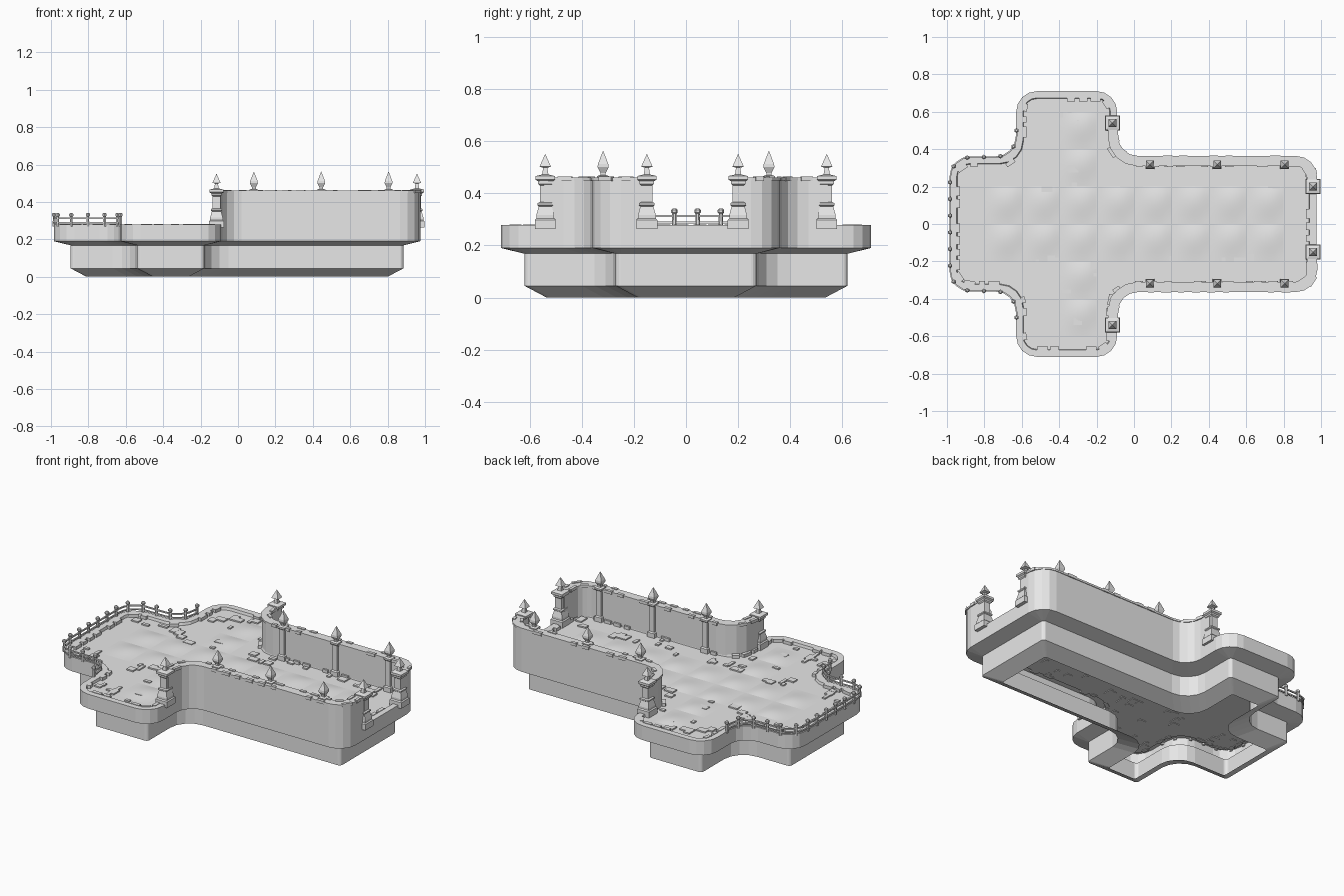
import bpy, bmesh, math, random
from mathutils import Vector, Matrix

random.seed(4)
if "Cube" in bpy.data.objects:
    bpy.data.objects.remove(bpy.data.objects["Cube"])

stone = bpy.data.materials.new("grey stone")
stone.use_nodes = True
GREY = (0.8, 0.8, 0.8, 1)
stone.diffuse_color = GREY
stone.node_tree.nodes["Principled BSDF"].inputs["Base Color"].default_value = GREY


def finish(bm, name, smooth=False, fix=True):
    if fix:
        bmesh.ops.recalc_face_normals(bm, faces=bm.faces)
    mesh = bpy.data.meshes.new(name)
    for f in bm.faces:
        f.smooth = smooth
    bm.to_mesh(mesh)
    bm.free()
    mesh.materials.append(stone)
    ob = bpy.data.objects.new(name, mesh)
    bpy.context.collection.objects.link(ob)


def offset(path, d, closed):
    """Move a path to its left by d with mitred corners."""
    n, out = len(path), []
    for i, p in enumerate(path):
        a = path[i - 1] if closed or i else None
        b = path[(i + 1) % n] if closed or i < n - 1 else None
        u = (b - p).normalized() if a is None else (p - a).normalized()
        v = u if b is None else (b - p).normalized()
        nu, nv = Vector((-u.y, u.x)), Vector((-v.y, v.x))
        out.append(p + (nu + nv) * d / (1 + nu.dot(nv)))
    return out


def rounded(path, r, d=0, closed=True, segs=4):
    """Round the corners; left turns tighten and right turns widen with inset d."""
    n, out = len(path), []
    for i, p in enumerate(path):
        if not closed and i in (0, n - 1):
            out.append(p)
            continue
        u = (path[i - 1] - p).normalized()
        v = (path[(i + 1) % n] - p).normalized()
        left = u.x * v.y - u.y * v.x < 0
        rad = max(r - d, 0.015) if left else r + min(d, 0.05) * 0.4
        for k in range(segs + 1):
            t = math.pi / 2 * k / segs
            out.append(p + u * rad * (1 - math.sin(t)) + v * rad * (1 - math.cos(t)))
    return out


def bridge(bm, rings, closed):
    for a, b in zip(rings, rings[1:]):
        n = len(a)
        for i in range(n if closed else n - 1):
            j = (i + 1) % n
            bm.faces.new((a[i], a[j], b[j], b[i]))


def sweep(name, path, section):
    """Run a closed (inset, height) section along an open path."""
    bm = bmesh.new()
    rings = [[bm.verts.new((p.x, p.y, z)) for p in offset(path, d, False)] for d, z in section]
    bridge(bm, rings + rings[:1], False)
    for end in (0, -1):
        bm.faces.new([r[end] for r in rings])
    finish(bm, name)


def turned(bm, profile, x, y, sides=4):
    """Stack square or round rings from (half width, height) pairs."""
    rings = []
    for r, z in profile:
        r = max(r, 0.0005) / math.cos(math.pi / sides)
        rings.append([bm.verts.new((x + r * math.cos(math.tau * (k + 0.5) / sides),
                                    y + r * math.sin(math.tau * (k + 0.5) / sides), z))
                      for k in range(sides)])
    bridge(bm, rings, True)
    bm.faces.new(rings[0])
    bm.faces.new(rings[-1])


def block(bm, x, y, z, size, angle=0):
    m = Matrix.Translation((x, y, z)) @ Matrix.Rotation(angle, 4, "Z") @ Matrix.Diagonal((*size, 1))
    bmesh.ops.create_cube(bm, size=1, matrix=m)


def walk(path, step):
    """Evenly spaced positions and headings along a path."""
    total = sum((b - a).length for a, b in zip(path, path[1:]))
    count = round(total / step)
    for k in range(count + 1):
        s = total * k / count
        for a, b in zip(path, path[1:]):
            seg = (b - a).length
            if s <= seg + 1e-5:
                yield a.lerp(b, min(s / seg, 1)), math.atan2(b.y - a.y, b.x - a.x)
                break
            s -= seg


# Cross-shaped plan, anticlockwise
BACK, FRONT, WEST, EAST = -0.985, 0.975, -0.63, -0.09
HALF, ARM = 0.36, 0.71
upper = [(FRONT, HALF), (EAST, HALF), (EAST, ARM), (WEST, ARM), (WEST, HALF), (BACK, HALF)]
plan = [Vector(p) for p in upper + [(x, -y) for x, y in reversed(upper)]]

# Hollow base, overhanging deck, curb and floor
bm = bmesh.new()
rings = []
for d, z in [(0.175, 0), (0.09, 0.045), (0.09, 0.168), (0, 0.19), (0, 0.278),
             (0.036, 0.278), (0.04, 0.262)]:
    ring = rounded(offset(plan, d, True), 0.11, d)
    rings.append([bm.verts.new((p.x, p.y, z)) for p in ring])
bridge(bm, rings, True)
bm.faces.new(rings[-1])
finish(bm, "base_and_deck", fix=False)

# Gently swollen paving over the middle of both arms
bm = bmesh.new()
T = 0.2
tiles = [(i, j) for i in range(-4, 4) for j in (-1, 0)]
tiles += [(-2, j) for j in (-3, -2, 1, 2)]
for i, j in tiles:
    m = Matrix.Translation(((i + 0.5) * T, (j + 0.5) * T, 0))
    made = bmesh.ops.create_grid(bm, x_segments=8, y_segments=8, size=T / 2, matrix=m)
    for v in made["verts"]:
        u, w = max(v.co.x / T - i, 0), max(v.co.y / T - j, 0)
        v.co.z = 0.2625 + 0.01 * math.sin(math.pi * u ** 1.4) * math.sin(math.pi * w ** 1.4)
finish(bm, "paving", smooth=True, fix=False)

# Loose stones on the floor
bm = bmesh.new()
for n in range(75):
    if n % 4:
        x, y = random.uniform(-0.92, 0.92), random.choice((-1, 1)) * random.uniform(0.18, 0.3)
    else:
        x, y = random.uniform(-0.56, -0.16), random.choice((-1, 1)) * random.uniform(0.35, 0.66)
    block(bm, x, y, 0.264, (random.choice((0.03, 0.045, 0.06)), random.choice((0.02, 0.04)), 0.012),
          random.choice((0, math.pi / 2)))
finish(bm, "floor_stones")

# Stones set along the curb
bm = bmesh.new()
curb = rounded(offset(plan, 0.045, True), 0.11, 0.045)
for p, a in walk(curb + curb[:1], 0.065):
    if random.random() < 0.65:
        block(bm, p.x, p.y, 0.27, (random.uniform(0.03, 0.06), 0.022, 0.022), a)
finish(bm, "curb_stones")

# Side walls with a coping and coping stones
wall_paths = {
    "right": [(EAST, -0.545), (EAST, -HALF), (FRONT, -HALF), (FRONT, -0.15)],
    "left": [(FRONT, 0.2), (FRONT, HALF), (EAST, HALF), (EAST, 0.545)]}
for side, pts in wall_paths.items():
    path = rounded([Vector(p) for p in pts], 0.11, closed=False)
    sweep(side + "_wall", path, [(0, 0.27), (0.045, 0.27), (0.045, 0.45), (0, 0.45)])
    sweep(side + "_coping", path, [(-0.004, 0.448), (0.05, 0.448), (0.05, 0.46), (-0.004, 0.46)])
    bm = bmesh.new()
    for d in (0.002, 0.046):
        for p, a in walk(offset(path, d, False), 0.08):
            if random.random() < 0.6:
                block(bm, p.x, p.y, 0.456, (random.uniform(0.03, 0.06), 0.018, 0.018), a)
    finish(bm, side + "_coping_stones")

# Gate pillars at the wall ends
pillar = [(0.04, 0.262), (0.04, 0.298), (0.034, 0.304), (0.034, 0.316), (0.025, 0.35),
          (0.03, 0.354), (0.03, 0.362), (0.021, 0.366), (0.021, 0.43), (0.028, 0.436),
          (0.028, 0.446), (0.037, 0.452), (0.037, 0.466), (0.012, 0.472), (0.008, 0.498),
          (0.022, 0.502), (0, 0.55)]
bm = bmesh.new()
for x, y in [(-0.115, -0.54), (-0.115, 0.54), (0.957, 0.2), (0.957, -0.15)]:
    turned(bm, pillar, x, y)
finish(bm, "gate_pillars")

# Wall posts topped with spear finials
post = [(0.024, 0.262), (0.024, 0.29), (0.017, 0.296), (0.017, 0.45), (0.023, 0.456),
        (0.023, 0.466), (0.01, 0.47), (0.01, 0.478), (0.021, 0.5), (0.02, 0.512), (0, 0.562)]
bm = bmesh.new()
for x in (0.085, 0.445, 0.805):
    for y in (-0.318, 0.318):
        turned(bm, post, x, y)
finish(bm, "wall_posts")

# Low fence around the back end
fence = [(WEST, 0.5), (WEST, HALF), (BACK, HALF)]
fence = [Vector(p) for p in fence + [(x, -y) for x, y in reversed(fence)]]
fence = offset(rounded(fence, 0.11, closed=False), 0.002, False)
for label, z in (("lower", 0.288), ("upper", 0.312)):
    sweep(label + "_fence_rail", fence, [(-0.004, z - 0.004), (0.004, z - 0.004),
                                         (0.004, z + 0.004), (-0.004, z + 0.004)])
bm = bmesh.new()
for p, a in walk(fence, 0.088):
    turned(bm, [(0.008, 0.268), (0.007, 0.322), (0.011, 0.326), (0.011, 0.336), (0.005, 0.342)],
           p.x, p.y, 6)
finish(bm, "fence_posts")
